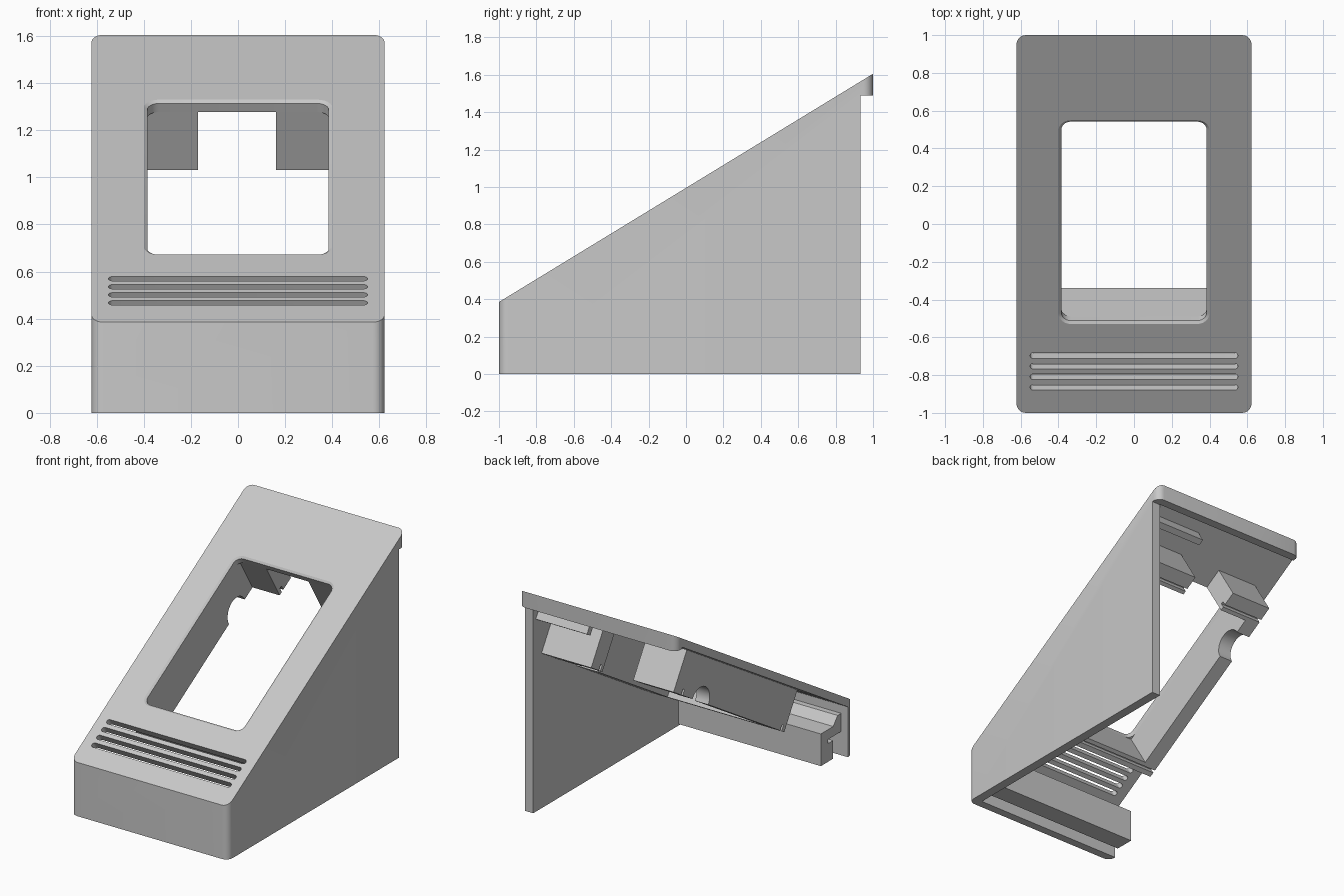
import bpy, bmesh, math
from mathutils import Matrix, Vector

if "Cube" in bpy.data.objects:
    bpy.data.objects.remove(bpy.data.objects["Cube"])

grey = bpy.data.materials.new("light_grey")
grey.diffuse_color = (0.58, 0.58, 0.58, 1)
grey.use_nodes = True
grey.node_tree.nodes["Principled BSDF"].inputs["Base Color"].default_value = grey.diffuse_color

FRONT, SLOPE = 0.385, 0.61
ANG = math.atan(SLOPE)
TH = 0.053                                   # panel thickness
def top(y): return FRONT + SLOPE * (y + 1)
def under(y): return top(y) - TH / math.cos(ANG)
# Local frame of the sloping panel: x across, y up the slope, z outward
PANEL = Matrix.Translation((0, 0.01, top(0.01))) @ Matrix.Rotation(ANG, 4, 'X')


def loft(name, rings, matrix=Matrix()):
    """Closed solid through rings with equal point counts."""
    bm = bmesh.new()
    vs = [[bm.verts.new(matrix @ Vector(p)) for p in r] for r in rings]
    n = len(vs[0])
    for a, b in zip(vs, vs[1:]):
        for i in range(n):
            j = (i + 1) % n
            bm.faces.new((a[i], a[j], b[j], b[i]))
    bm.faces.new(vs[0][::-1])
    bm.faces.new(vs[-1])
    bmesh.ops.recalc_face_normals(bm, faces=bm.faces)
    me = bpy.data.meshes.new(name)
    bm.to_mesh(me)
    bm.free()
    me.materials.append(grey)
    ob = bpy.data.objects.new(name, me)
    bpy.context.collection.objects.link(ob)
    return ob


def side_prism(name, pts, x0, x1):
    return loft(name, [[(x, y, z) for y, z in pts] for x in (x0, x1)])


def round_rect(hx, hy, r, z, cy=0, n=6):
    out = []
    for k, (sx, sy) in enumerate(((1, 1), (-1, 1), (-1, -1), (1, -1))):
        for i in range(n + 1):
            a = math.pi / 2 * (k + i / n)
            out.append((sx * (hx - r) + r * math.cos(a),
                        cy + sy * (hy - r) + r * math.sin(a), z))
    return out


def panel_box(name, x, y, z):
    ring = [(x[0], y[0]), (x[1], y[0]), (x[1], y[1]), (x[0], y[1])]
    return loft(name, [[(a, b, c) for a, b in ring] for c in z], PANEL)


def cut(ob, cutter, op='DIFFERENCE'):
    m = ob.modifiers.new("cut", 'BOOLEAN')
    m.operation, m.object, m.solver = op, cutter, 'EXACT'
    bpy.context.view_layer.objects.active = ob
    bpy.ops.object.modifier_apply(modifier=m.name)
    bpy.data.objects.remove(cutter)


# Wedge housing with rounded plan corners, open below, behind and on the left
housing = side_prism("housing", [(-1, 0), (.934, 0), (.934, 1.49), (1, 1.49),
                                 (1, top(1)), (-1, FRONT)], -.7, .7)
cut(housing, loft("plan", [round_rect(.622, 1, .05, z) for z in (-.2, 2)]), 'INTERSECT')
cut(housing, side_prism("cavity", [(-.94, -.1), (1.2, -.1), (1.2, 1.2), (.936, 1.48),
                                   (.936, under(.936)), (-.94, under(-.94))], -.8, .555))

# Window with a chamfered rim
cut(housing, loft("window", [round_rect(.385, .617, .05, -.15), round_rect(.385, .617, .05, -.01),
                             round_rect(.415, .647, .08, .01)], PANEL))

# Vent slots
for y in (-.697, -.753, -.809, -.865):
    v = (y - .01) / math.cos(ANG)
    cut(housing, loft("slot", [round_rect(.55, .0175, .0174, z, v) for z in (-.09, .05)], PANEL))

# Screen frame: two thick side walls with round notches
W = (-.34, -TH + .003)
for name, x in (("frame_side_right", (.385, .57)), ("frame_side_left", (-.49, -.385))):
    wall = panel_box(name, x, (-.617, .617), W)
    ring = [(.41 + .105 * math.cos(t * math.pi / 16), -.34 + .105 * math.sin(t * math.pi / 16))
            for t in range(32)]
    cut(wall, loft("notch", [[(x, a, b) for a, b in ring] for x in (-.8, .8)], PANEL))

# Lower wall and upper blocks, each with a groove in the rim
for name, x, y, g in (("frame_bottom", (-.49, .57), (-.70, -.617), -.655),
                      ("upper_block_right", (.162, .57), (.617, .765), .655),
                      ("upper_block_left", (-.49, -.17), (.617, .765), .655)):
    block = panel_box(name, x, y, W)
    cut(block, panel_box("groove", (-.8, .8), (g - .01, g + .01), (-.4, -.30)))

# Catch rail under the back edge
panel_box("catch_rail", (.15, .57), (.915, .96), (-.145, -TH + .003))

# Hooked rail behind the front wall
side_prism("front_rail", [(-.945, .17), (-.79, .17), (-.79, .14), (-.85, .14), (-.85, .01),
                          (-.71, .01), (-.71, .24), (-.85, .24), (-.90, .30), (-.945, .30)],
           -.57, .56)

for ob in bpy.data.objects:
    bpy.ops.object.select_all(action='DESELECT')
    ob.select_set(True)
    bpy.context.view_layer.objects.active = ob
    bpy.ops.object.shade_smooth_by_angle(angle=math.radians(22))
